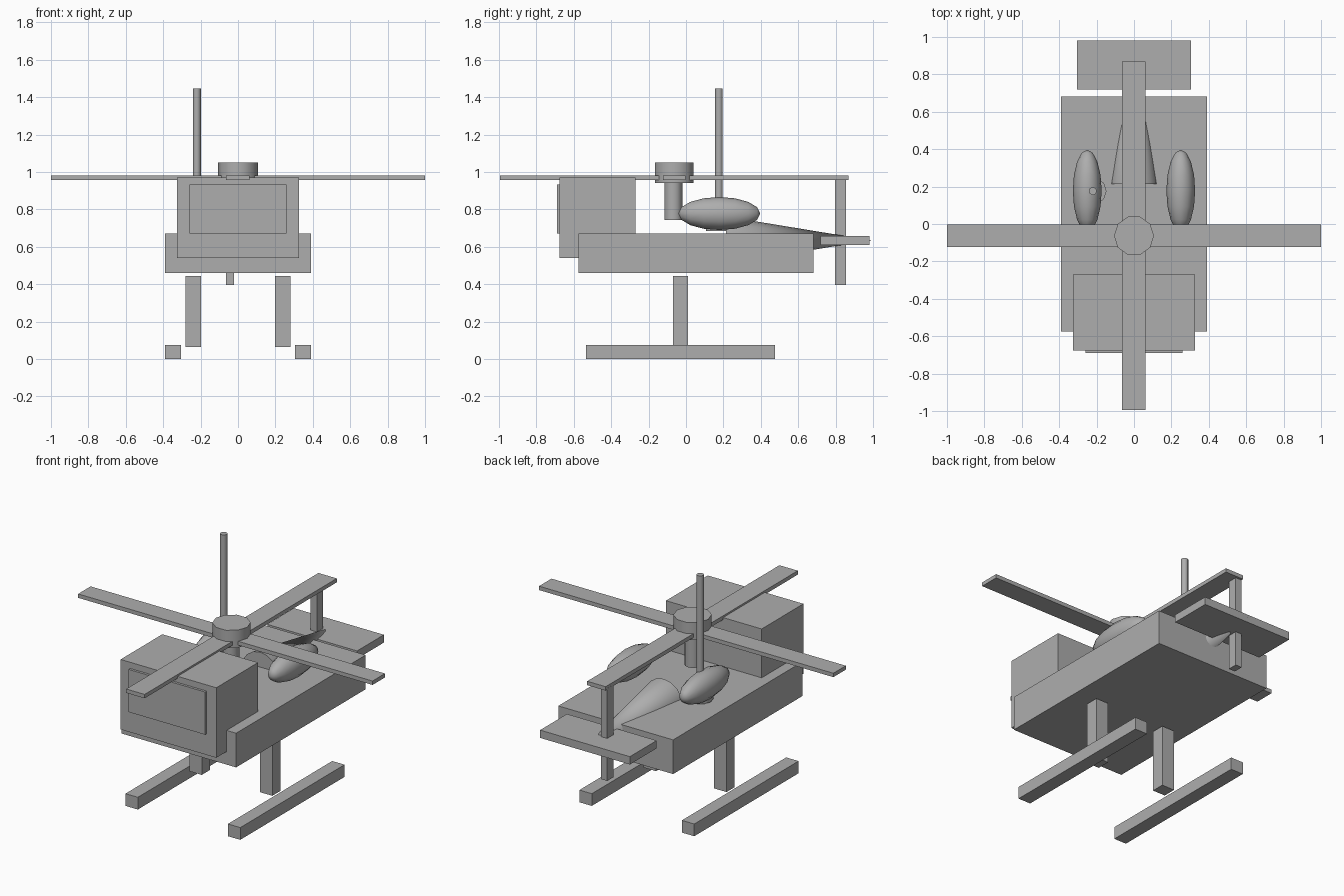
import bpy
import math

if "Cube" in bpy.data.objects:
    bpy.data.objects.remove(bpy.data.objects["Cube"])

grey = bpy.data.materials.new("plain_grey")
grey.diffuse_color = (0.42, 0.42, 0.42, 1)
grey.use_nodes = True
grey.node_tree.nodes["Principled BSDF"].inputs["Base Color"].default_value = grey.diffuse_color


def finish(name, smooth=None):
    ob = bpy.context.object
    ob.name = name
    ob.data.materials.append(grey)
    bpy.ops.object.transform_apply(location=False, rotation=True, scale=True)
    if smooth:
        bpy.ops.object.shade_smooth_by_angle(angle=math.radians(smooth))
    return ob


def box(name, x, y, z):
    """Box given by its (min, max) along each axis."""
    bpy.ops.mesh.primitive_cube_add(size=1, location=[(a + b) / 2 for a, b in (x, y, z)])
    bpy.context.object.scale = [b - a for a, b in (x, y, z)]
    return finish(name)


def cylinder(name, x, y, z, radius, sides):
    """Upright cylinder with a vertex on the x axis."""
    bpy.ops.mesh.primitive_cylinder_add(vertices=sides, radius=radius, depth=z[1] - z[0],
                                        location=(x, y, (z[0] + z[1]) / 2),
                                        rotation=(0, 0, math.pi / 2))
    return finish(name, 50)


# Hull, cabin and windscreen
box("hull", (-0.39, 0.39), (-0.575, 0.682), (0.46, 0.67))
box("cabin", (-0.325, 0.325), (-0.675, -0.27), (0.54, 0.97))
box("windscreen", (-0.26, 0.26), (-0.69, -0.66), (0.67, 0.932))

# Tail: tapering boom, flat stabiliser and upright fin
bpy.ops.mesh.primitive_cone_add(vertices=16, radius1=0.127, radius2=0, depth=0.775,
                                location=(0, 0.6025, 0.635),
                                rotation=(-math.pi / 2, 0, 0))
finish("tail_boom", 50)
box("tail_stabiliser", (-0.305, 0.305), (0.72, 0.98), (0.61, 0.658))
box("tail_fin", (-0.064, -0.021), (0.797, 0.856), (0.397, 0.965))

# Rotor: mast, hub and four blades crossing at the hub
cylinder("rotor_mast", 0, -0.068, (0.743, 0.95), 0.048, 12)
cylinder("rotor_hub", 0, -0.063, (0.942, 1.05), 0.107, 10)
box("side_blades", (-1, 1), (-0.123, -0.002), (0.957, 0.981))
box("long_blades", (-0.063, 0.062), (-0.995, 0.87), (0.957, 0.981))

# Antenna with its round base
cylinder("antenna", -0.22, 0.176, (0.70, 1.447), 0.021, 10)
cylinder("antenna_base", -0.22, 0.176, (0.684, 0.74), 0.073, 10)

# Mirrored pairs: engine pods, struts and skids
for side, s in (("left", -1), ("right", 1)):
    bpy.ops.mesh.primitive_uv_sphere_add(segments=12, ring_count=8, radius=1,
                                         location=(s * 0.25, 0.178, 0.778),
                                         rotation=(math.pi / 2, 0, 0))
    bpy.context.object.scale = (0.077, 0.088, 0.219)
    finish("engine_pod_" + side, 60)
    box("strut_" + side, sorted((s * 0.197, s * 0.282)), (-0.07, 0.01), (0.064, 0.443))
    box("skid_" + side, sorted((s * 0.306, s * 0.39)), (-0.535, 0.477), (0, 0.075))
